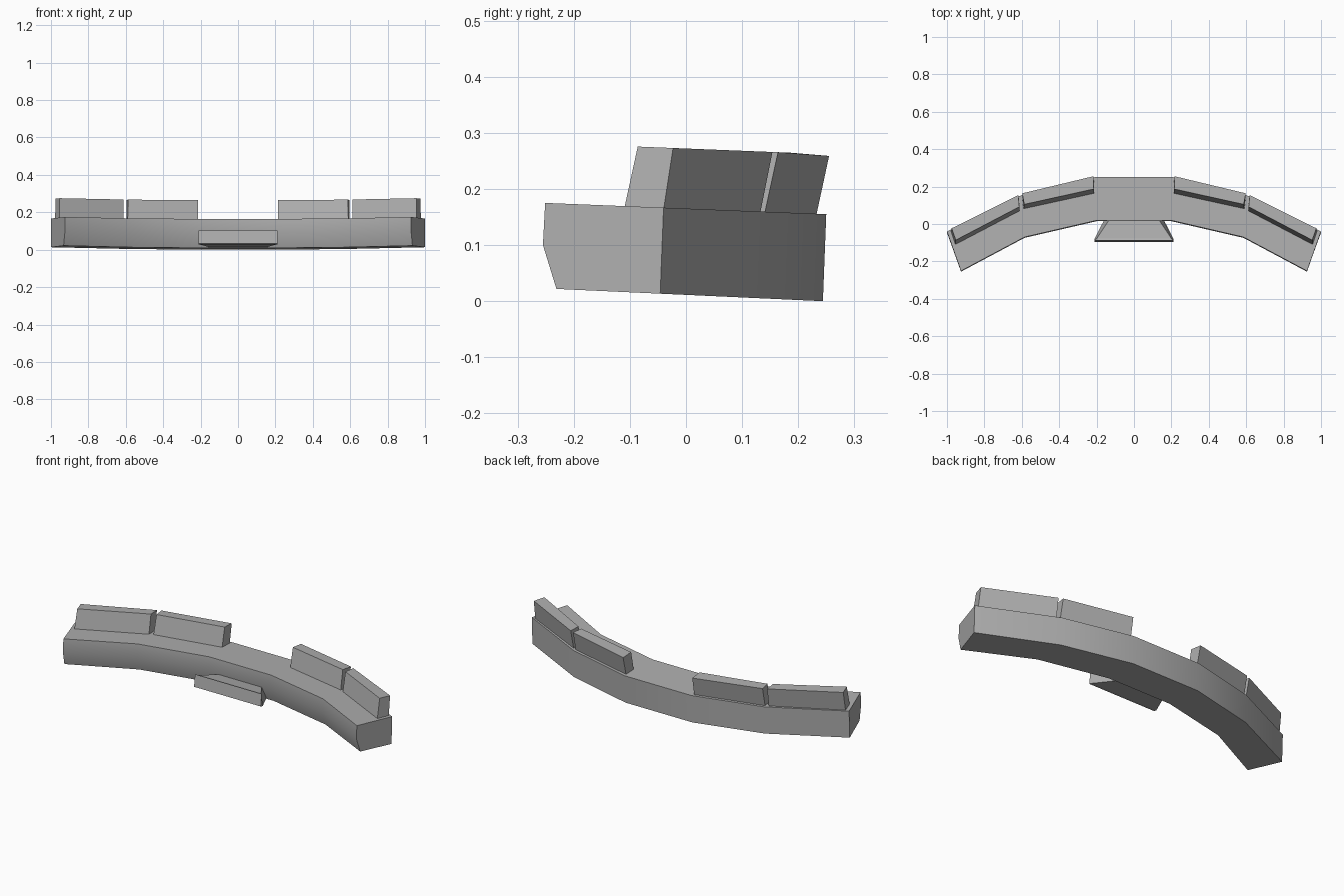
import bpy, bmesh

if "Cube" in bpy.data.objects:
    bpy.data.objects.remove(bpy.data.objects["Cube"])

grey = bpy.data.materials.new("dark_grey")
grey.diffuse_color = (0.43, 0.43, 0.43, 1)
grey.use_nodes = True
grey.node_tree.nodes["Principled BSDF"].inputs["Base Color"].default_value = grey.diffuse_color


def new_object(name, bm, smooth=False):
    bmesh.ops.recalc_face_normals(bm, faces=bm.faces[:])
    mesh = bpy.data.meshes.new(name)
    bm.to_mesh(mesh)
    bm.free()
    mesh.materials.append(grey)
    ob = bpy.data.objects.new(name, mesh)
    bpy.context.collection.objects.link(ob)
    if smooth:
        bpy.context.view_layer.objects.active = ob
        ob.select_set(True)
        bpy.ops.object.shade_smooth_by_angle(angle=0.6)
        ob.select_set(False)
    return ob


def loft(name, sections, smooth=False):
    """Skin a row of closed cross-sections and cap both ends."""
    bm = bmesh.new()
    rings = [[bm.verts.new(p) for p in s] for s in sections]
    n = len(rings[0])
    for a, b in zip(rings, rings[1:]):
        for i in range(n):
            j = (i + 1) % n
            bm.faces.new((a[i], a[j], b[j], b[i]))
    bm.faces.new(rings[0])
    bm.faces.new(rings[-1][::-1])
    return new_object(name, bm, smooth)


# The whole piece pitches slightly down towards the back
def top_z(y):
    return 0.165 - 0.04 * y


def bottom_z(y):
    return 0.0112 - 0.046 * y


# Curved bar: (back x, back y, front x, front y) at each bend of the right half
half = [(0.21, 0.25, 0.195, 0.02), (0.60, 0.155, 0.585, -0.07),
        (1.0, -0.04, 0.925, -0.251)]
stations = [(-a, b, -c, d) for a, b, c, d in reversed(half)] + half


def bar_section(bx, by, fx, fy):
    gx, gy = fx + 0.1 * (bx - fx), fy + 0.1 * (by - fy) - 0.001
    my = fy - 0.004
    return [(bx, by, top_z(by)), (fx, fy, top_z(fy)),
            (fx, my, 0.5 * top_z(my) + 0.5 * bottom_z(my) + 0.001),
            (gx, gy, bottom_z(gy)), (bx, by - 0.006, bottom_z(by - 0.006))]


loft("curved_bar", [bar_section(*s) for s in stations], smooth=True)

# Raised blocks leaning backwards: inner and outer end of each, given as
# (bottom back, bottom front, top front, top back) points in plan
inner = [[(0.215, 0.232), (0.215, 0.163), (0.215, 0.187), (0.218, 0.255)],
         [(0.597, 0.140), (0.590, 0.081), (0.587, 0.105), (0.597, 0.164)]]
outer = [[(0.615, 0.132), (0.611, 0.070), (0.613, 0.092), (0.619, 0.154)],
         [(0.978, -0.040), (0.955, -0.110), (0.953, -0.086), (0.975, -0.023)]]
for label, ends in (("inner", inner), ("outer", outer)):
    for side, sx in (("right", 1), ("left", -1)):
        sections = []
        for end in ends:
            sections.append([(sx * x, y, top_z(y) + ((0.104 if y > 0.2 else 0.107) if i > 1 else -0.004))
                             for i, (x, y) in enumerate(end)])
        loft(f"{label}_block_{side}", sections)

# Flared tab on the front: narrow at the bar, wide at the front plate
def tab_section(y_top, y_bottom, wt, wb, zt, zb):
    return [(-wt, y_top, zt), (wt, y_top, zt), (wb, y_bottom, zb), (-wb, y_bottom, zb)]


loft("front_tab", [
    tab_section(-0.087, -0.096, 0.21, 0.21, 0.102, 0.034),
    tab_section(-0.078, -0.078, 0.20, 0.21, 0.096, 0.029),
    tab_section(0.05, 0.05, 0.115, 0.145, 0.075, 0.012),
])
